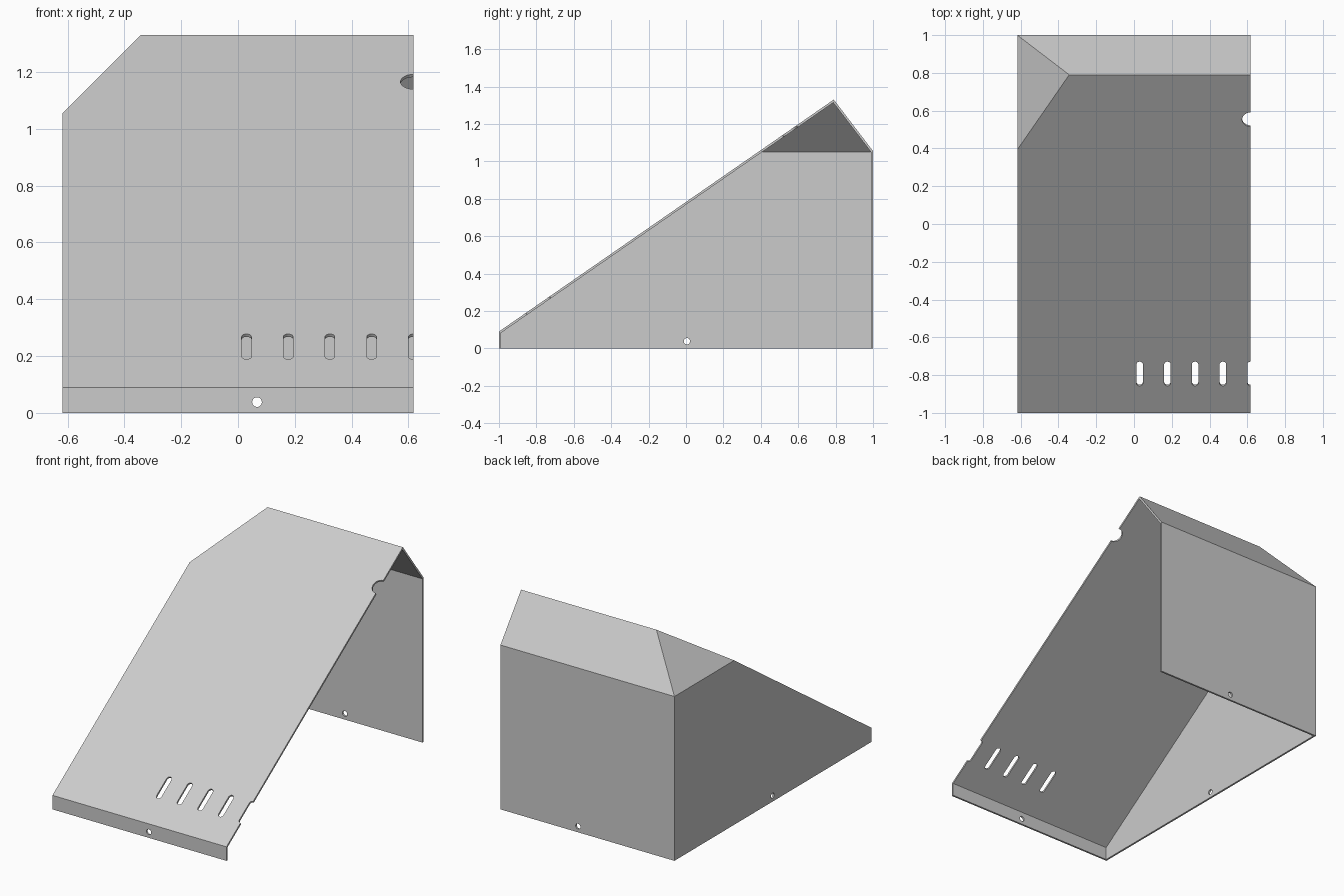
import bpy, bmesh, math
from mathutils import Vector, Matrix

cube = bpy.data.objects.get("Cube")
if cube:
    bpy.data.objects.remove(cube, do_unlink=True)

W, WALL = 0.618, 0.012
EAVE, LIP = 1.055, 0.09
RIDGE = Vector((0, 0.79, 1.33))
SLOPE = math.atan2(RIDGE.z - LIP, RIDGE.y + 1)

grey = bpy.data.materials.new("Light grey sheet")
grey.use_nodes = True
colour = (0.6, 0.6, 0.6, 1)
grey.diffuse_color = colour
grey.node_tree.nodes["Principled BSDF"].inputs["Base Color"].default_value = colour


def make_object(name, bm):
    bmesh.ops.recalc_face_normals(bm, faces=bm.faces)
    mesh = bpy.data.meshes.new(name)
    bm.to_mesh(mesh)
    bm.free()
    mesh.materials.append(grey)
    obj = bpy.data.objects.new(name, mesh)
    bpy.context.collection.objects.link(obj)
    return obj


def hood_solid(name, inset, bottom, open_side):
    """Box trimmed by the sloped panels, each moved inward by inset."""
    bm = bmesh.new()
    low = Vector((-W + inset, -1 + inset, bottom))
    high = Vector((open_side, 1 - inset, 2))
    size = high - low
    bmesh.ops.create_cube(bm, size=1, matrix=Matrix.Translation((low + high) / 2)
                          @ Matrix.Diagonal((*size, 1)))
    panels = [
        (RIDGE, Vector((0, -math.sin(SLOPE), math.cos(SLOPE)))),      # front slope
        (RIDGE, Vector((0, RIDGE.z - EAVE, 1 - RIDGE.y))),            # back slope
        (Vector((-W, 0, EAVE)), Vector((-1, 0, 1))),                  # corner hip
    ]
    for point, normal in panels:
        normal.normalize()
        cut = bmesh.ops.bisect_plane(
            bm, geom=bm.verts[:] + bm.edges[:] + bm.faces[:],
            plane_co=point - normal * inset, plane_no=normal, clear_outer=True)
        rim = [e for e in cut["geom_cut"] if isinstance(e, bmesh.types.BMEdge)]
        bmesh.ops.edgeloop_fill(bm, edges=rim)
    return make_object(name, bm)


def add_punch(bm, centre, rotation, radius, straight=0, depth=0.12, steps=12):
    """Round or slotted punch along local z, stretched along local y."""
    outline = []
    for end in (1, -1):
        for i in range(steps + 1 if straight else steps):
            a = math.pi * i / steps + (0 if end > 0 else math.pi)
            outline.append((radius * math.cos(a),
                            radius * math.sin(a) + end * straight / 2))
    place = Matrix.Translation(centre) @ rotation
    verts = [bm.verts.new(place @ Vector((x, y, -depth / 2))) for x, y in outline]
    face = bm.faces.new(verts)
    new = bmesh.ops.extrude_face_region(bm, geom=[face])["geom"]
    shift = rotation.to_3x3() @ Vector((0, 0, depth))
    bmesh.ops.translate(bm, vec=shift,
                        verts=[v for v in new if isinstance(v, bmesh.types.BMVert)])


def on_slope(x, y):
    return Vector((x, y, LIP + (y + 1) * math.tan(SLOPE)))


hood = hood_solid("hood_shell", 0, 0, W)
hollow = hood_solid("hollow_cutter", WALL, -0.2, W + 0.2)

# Vent slots, edge notch and fixing holes
bm = bmesh.new()
tilt = Matrix.Rotation(SLOPE, 4, 'X')
for i in range(5):
    add_punch(bm, on_slope(0.03 + 0.1468 * i, -0.793), tilt, 0.017, 0.122)
add_punch(bm, on_slope(W, 0.553), tilt, 0.046)
for y in (-1, 1):
    add_punch(bm, Vector((0.067, y, 0.038)), Matrix.Rotation(math.pi / 2, 4, 'X'), 0.017)
add_punch(bm, Vector((-W, 0.005, 0.038)), Matrix.Rotation(math.pi / 2, 4, 'Y'), 0.017)
punches = make_object("hole_cutter", bm)

for cutter in (hollow, punches):
    cutter.hide_render = True
    mod = hood.modifiers.new(cutter.name, 'BOOLEAN')
    mod.operation = 'DIFFERENCE'
    mod.solver = 'EXACT'
    mod.object = cutter

# Bake the cuts and remove the cutters
graph = bpy.context.evaluated_depsgraph_get()
baked = bpy.data.meshes.new_from_object(hood.evaluated_get(graph))
hood.modifiers.clear()
hood.data = baked
for cutter in (hollow, punches):
    bpy.data.objects.remove(cutter, do_unlink=True)
